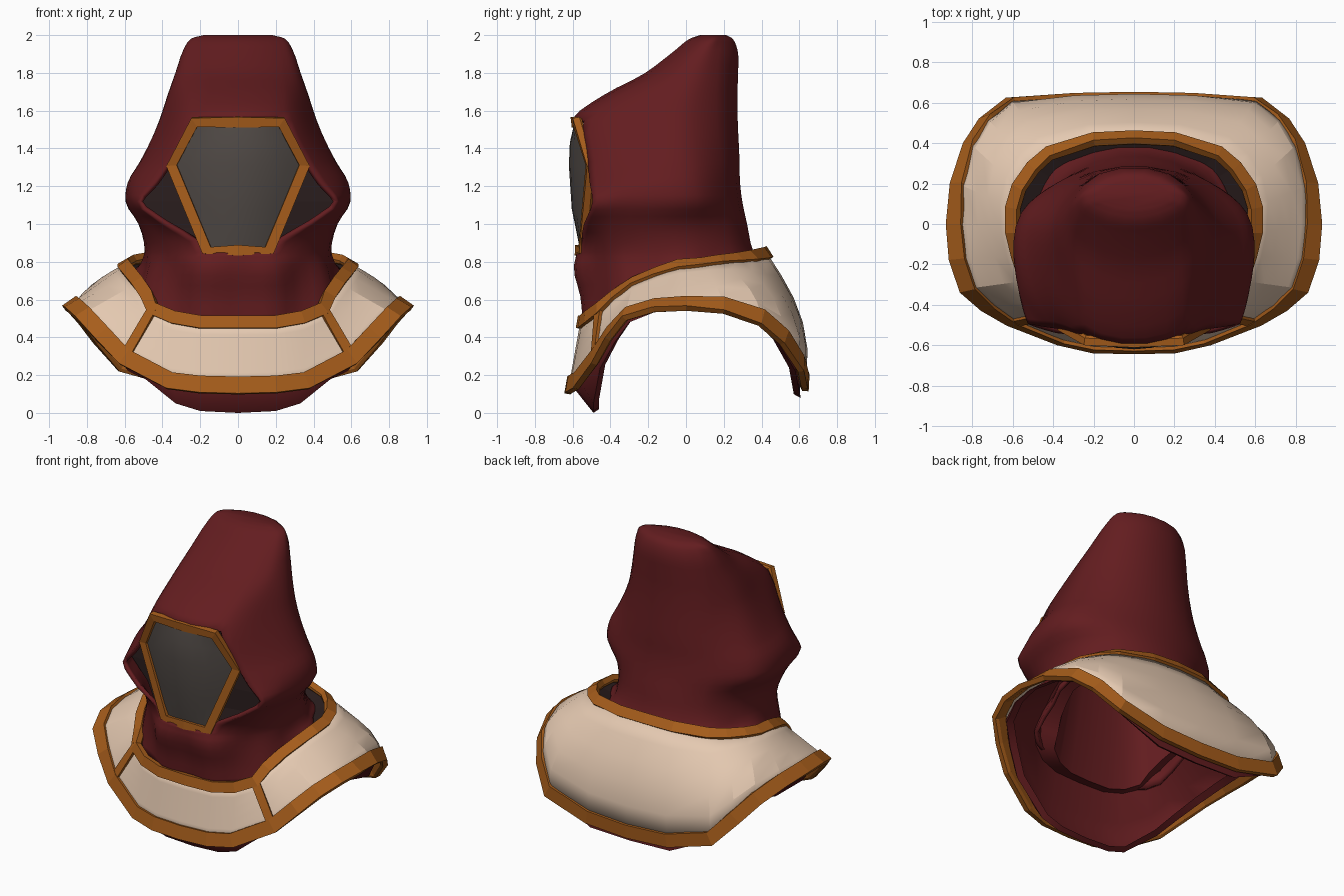
import bpy
import bmesh
import math
from mathutils import Vector

cube = bpy.data.objects.get("Cube")
if cube:
    bpy.data.objects.remove(cube, do_unlink=True)


def material(name, rgb):
    m = bpy.data.materials.new(name)
    m.use_nodes = True
    m.diffuse_color = (*rgb, 1)
    bsdf = next(n for n in m.node_tree.nodes if n.type == 'BSDF_PRINCIPLED')
    bsdf.inputs["Base Color"].default_value = (*rgb, 1)
    bsdf.inputs["Roughness"].default_value = 0.8
    return m


RED = material("dark red cloth", (0.125, 0.012, 0.014))
CREAM = material("cream cloth", (0.78, 0.585, 0.44))
GOLD = material("bronze trim", (0.385, 0.11, 0.011))
GREY = material("grey visor", (0.08, 0.067, 0.06))
DARK = material("dark recess", (0.022, 0.012, 0.012))


def grid(name, rows, mat, wrap_u=False, wrap_v=False, caps=(), skip=None,
         smooth=None, thick=0, fix=False):
    """Skin a list of point rows with quads."""
    bm = bmesh.new()
    vs = [[bm.verts.new(p) for p in r] for r in rows]
    n, m = len(rows), len(rows[0])
    for i in range(n if wrap_v else n - 1):
        for j in range(m if wrap_u else m - 1):
            if skip and skip(i, j):
                continue
            a, b = vs[i], vs[(i + 1) % n]
            k = (j + 1) % m
            bm.faces.new((a[j], a[k], b[k], b[j]))
    for c in caps:
        bm.faces.new(vs[c] if c else vs[c][::-1])
    if fix:
        bmesh.ops.recalc_face_normals(bm, faces=bm.faces)
    mesh = bpy.data.meshes.new(name)
    bm.to_mesh(mesh)
    bm.free()
    mesh.materials.append(mat)
    ob = bpy.data.objects.new(name, mesh)
    bpy.context.collection.objects.link(ob)
    if thick:
        mod = ob.modifiers.new("thickness", 'SOLIDIFY')
        mod.thickness, mod.offset = thick, -1
    if smooth:
        bpy.ops.object.select_all(action='DESELECT')
        ob.select_set(True)
        bpy.context.view_layer.objects.active = ob
        bpy.ops.object.shade_smooth_by_angle(angle=math.radians(smooth))


def spline(pts, k, closed=False):
    """Smooth curve through the points, k steps per segment."""
    n = len(pts)
    idx = (lambda i: i % n) if closed else (lambda i: min(max(i, 0), n - 1))

    def slope(i):
        a, b, c = pts[idx(i - 1)], pts[idx(i)], pts[idx(i + 1)]
        d0, d1 = (b - a).length, (c - b).length
        if d0 < 1e-6 or d1 < 1e-6:
            return (c - a) / max(d0 + d1, 1e-6)
        return ((b - a) / d0 * d1 + (c - b) / d1 * d0) / (d0 + d1)

    out = []
    for i in range(n if closed else n - 1):
        a, b = pts[i], pts[idx(i + 1)]
        d = (b - a).length
        ma, mb = slope(i) * d, slope(i + 1) * d
        for s in range(k):
            t = s / k
            out.append(a * (2*t**3 - 3*t*t + 1) + ma * (t**3 - 2*t*t + t)
                       + b * (3*t*t - 2*t**3) + mb * (t**3 - t*t))
    return out if closed else out + [pts[-1]]


def mirrored(half):
    """Close a half outline that starts and ends on the centre plane."""
    pts = [Vector(p) for p in half]
    return pts + [Vector((-p.x, p.y, p.z)) for p in pts[-2:0:-1]]


def band(name, path, across, hw, hd, closed=True):
    """Sweep a flat bar with a chamfered face along a path."""
    n, rings = len(path), []
    for i, p in enumerate(path):
        a = path[(i - 1) % n] if closed else path[max(i - 1, 0)]
        b = path[(i + 1) % n] if closed else path[min(i + 1, n - 1)]
        t = (b - a).normalized()
        w = across[i] - t * across[i].dot(t)
        w.normalize()
        d = t.cross(w)
        rings.append([p + w * hw * x + d * hd * y
                      for x, y in ((-1, -.6), (1, -.6), (1, .6), (.6, 1), (-.6, 1), (-1, .6))])
    grid(name, rings, GOLD, wrap_u=True, wrap_v=closed,
         caps=() if closed else (0, -1), fix=True)


# Hood: z, then front, cheek, side and back corner of each cross-section
HOOD = [
    (.48, (.20, -.52), (.44, -.41), (.54, .02), (.34, .32)),
    (.62, (.20, -.53), (.44, -.38), (.53, .02), (.34, .32)),
    (.78, (.18, -.57), (.42, -.38), (.50, .02), (.32, .30)),
    (.85, (.17, -.56), (.41, -.40), (.48, .02), (.30, .28)),
    (1.0, (.385, -.54), (.485, -.39), (.49, .03), (.30, .25)),
    (1.12, (.525, -.495), (.565, -.36), (.555, .06), (.32, .235)),
    (1.22, (.44, -.51), (.555, -.31), (.55, .04), (.31, .225)),
    (1.33, (.365, -.52), (.49, -.28), (.50, .02), (.30, .215)),
    (1.55, (.25, -.54), (.38, -.25), (.41, 0), (.28, .195)),
    (1.68, (.24, -.37), (.34, -.18), (.37, .02), (.27, .19)),
    (1.80, (.23, -.15), (.31, -.06), (.33, .06), (.26, .19)),
    (1.92, (.22, .0), (.27, .04), (.29, .1), (.24, .19)),
    (1.98, (.20, .07), (.24, .1), (.25, .14), (.20, .19)),
    (2.0, (.14, .1), (.18, .12), (.18, .15), (.14, .18)),
]
K, R = 5, 3
rings = []
for z, *half in HOOD:
    ring = half + [(-x, y) for x, y in half[::-1]]
    lift = max(0, .8 - z) / .32
    ring = [Vector((x, y, z + lift * min(.25, max(0, y + .45) * .65))) for x, y in ring]
    rings.append(spline(ring, K, closed=True))
columns = [spline(list(c), R) for c in zip(*rings)]
rows = [list(r) for r in zip(*columns)]
for row in rows:                                   # folds around the neck
    for p in row:
        fold = .015 * max(0, min(1, (.86 - p.z) / .1))
        s = 1 - fold * 2 * math.cos(10 * math.atan2(p.x, -p.y))
        p.x, p.y, p.z = p.x * s, p.y * s, min(p.z, 2)
grid("hood", rows, RED, wrap_u=True, caps=(-1,), smooth=50, thick=.025,
     skip=lambda i, j: 3 * R <= i < 8 * R and j >= 7 * K)

# Dark recess behind the visor: half width, z, side y, centre y
recess = [(.30, .81, -.43, -.54), (.40, .98, -.40, -.44), (.535, 1.12, -.39, -.42),
          (.40, 1.32, -.38, -.42), (.31, 1.5, -.38, -.42), (.24, 1.62, -.38, -.42)]
grid("hood_recess", [[(-w, y, z), (-w / 2, c, z), (w / 2, c, z), (w, y, z)]
                     for w, z, y, c in recess], DARK)

# Visor: z, half width, edge y, bulge
VISOR = [(.86, .16, -.54, .02), (1.08, .253, -.52, .085), (1.31, .35, -.50, .12),
         (1.43, .287, -.535, .08), (1.54, .23, -.575, .015)]
grid("visor", [[(w * u / 4, y - b * (1 - (u / 4) ** 2), z) for u in range(-4, 5)]
               for z, w, y, b in VISOR], GREY, smooth=40)

# Visor frame
frame = mirrored([(0, -.57, .86), (.165, -.55, .86), (.35, -.51, 1.31),
                  (.23, -.58, 1.54), (0, -.59, 1.54)])
middle = Vector((0, -.55, 1.2))
band("visor_frame", frame, [p - middle for p in frame], .028, .03)

# Mantle outlines from front centre to back centre
inner = mirrored([(0, -.56, .48), (.2, -.55, .48), (.34, -.52, .505), (.45, -.46, .55),
                  (.48, -.38, .62), (.53, -.28, .69), (.57, -.16, .74), (.6, -.04, .78),
                  (.6, .08, .79), (.57, .18, .805), (.5, .28, .815), (.42, .35, .825),
                  (.2, .42, .84), (0, .43, .845)])
outer = mirrored([(0, -.62, .145), (.2, -.615, .15), (.36, -.58, .17), (.6, -.485, .295),
                  (.72, -.41, .42), (.82, -.32, .525), (.87, -.17, .57), (.885, 0, .58),
                  (.87, .2, .57), (.81, .4, .505), (.73, .52, .40), (.61, .61, .26),
                  (.3, .63, .175), (0, .635, .16)])
hem = mirrored([(0, -.49, 0), (.2, -.49, .01), (.33, -.49, .05), (.56, -.455, .235),
                (.68, -.38, .37), (.78, -.3, .48), (.83, -.15, .54), (.845, 0, .56),
                (.83, .2, .54), (.77, .38, .48), (.69, .49, .37), (.58, .58, .22),
                (.3, .605, .09), (0, .605, .08)])


def mantle_row(t):
    """Ring between the outer (0) and inner (1) edge, bulging at the back."""
    out = []
    for a, b in zip(outer, inner):
        swell = .08 * max(0, a.y / .63) * math.sin(math.pi * t ** .8)
        out.append(a.lerp(b, t) + Vector((a.x * .6, a.y, .45)).normalized() * swell)
    return out


def shrink(row, s, dz, flat=1):
    return [Vector((p.x * s, p.y * s, p.z * flat + dz)) for p in row]


levels = [mantle_row(i / 5) for i in range(6)]
grid("mantle", levels, CREAM, wrap_u=True, thick=.02, smooth=18)

# Red lining: rolled hem, underside of the mantle, then up inside the hood
grid("lining", [shrink(hem, .94, .02), hem, shrink(outer, .95, -.02),
                shrink(levels[2], .95, -.03), shrink(inner, .95, -.035),
                shrink(inner, .77, -.07), shrink(inner, .6, 1, .15),
                shrink(inner, .35, 1.5, .1), shrink(inner, .1, 1.65, .05)],
     RED, wrap_u=True, caps=(-1,), smooth=50)

# Dark gap between the collar and the neck
grid("collar_gap", [shrink(inner, .97, -.02), shrink(inner, .8, -.05)], DARK, wrap_u=True)

# Bronze trim along both mantle edges
band("collar_trim", inner, [a - b for a, b in zip(levels[4], inner)], .034, .03)
band("mantle_edge_trim", outer, [a - b for a, b in zip(outer, levels[1])], .045, .028)

# Bronze dividers between the front and shoulder panels
for side, i in (("left", 3), ("right", len(inner) - 3)):
    path = [row[i] for row in levels]
    along = [row[i + 1] - row[i - 1] for row in levels]
    band(side + "_divider_trim", path, along, .027, .022, closed=False)
